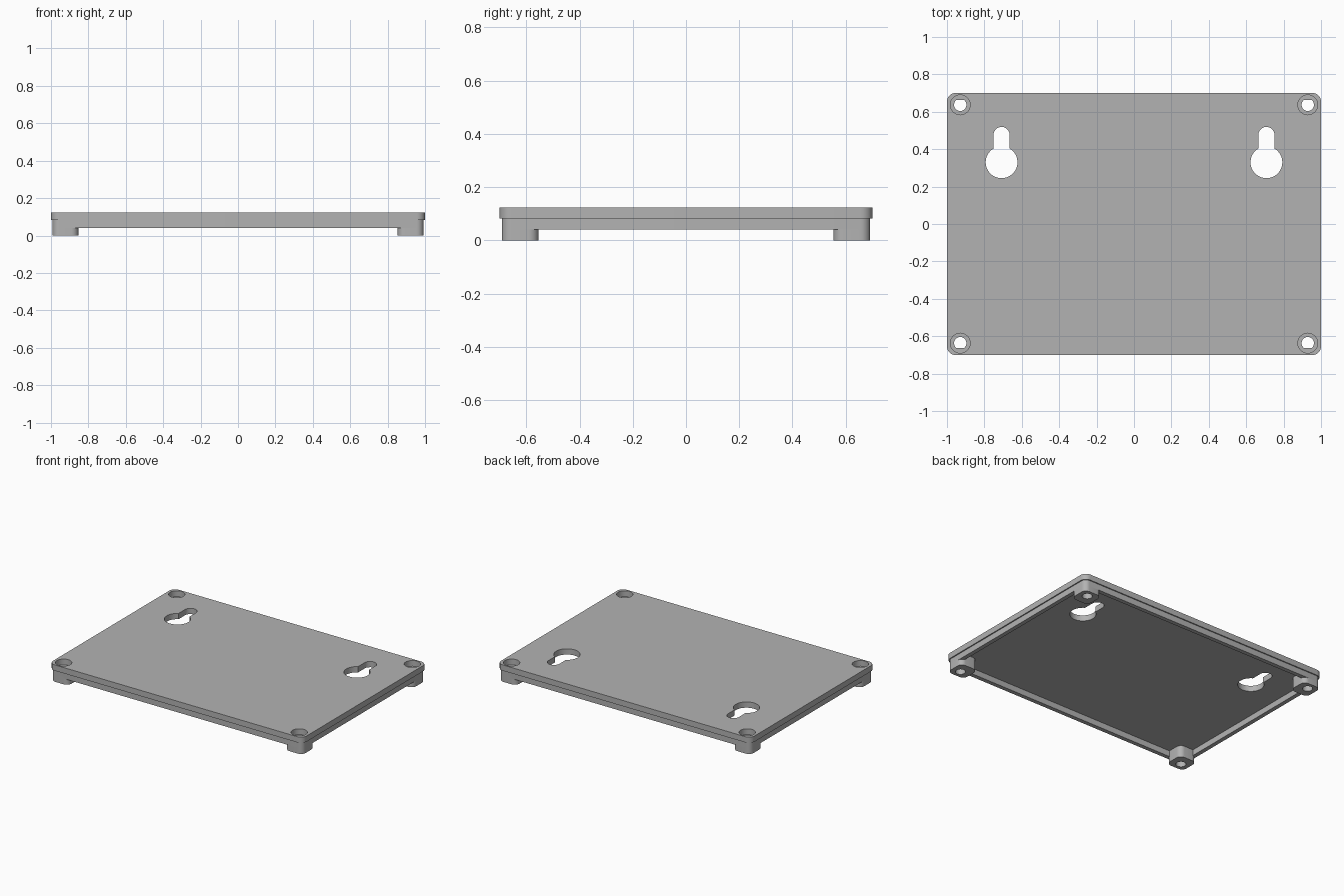
import bpy
from math import sin, cos, pi, asin, radians, sqrt

cube = bpy.data.objects.get("Cube")
if cube:
    bpy.data.objects.remove(cube, do_unlink=True)

grey = bpy.data.materials.new("mid grey")
grey.use_nodes = True
colour = (0.45, 0.45, 0.45, 1)
grey.diffuse_color = colour
grey.node_tree.nodes["Principled BSDF"].inputs["Base Color"].default_value = colour


def arc(cx, cy, r, start, end, n):
    return [(cx + r * cos(start + (end - start) * i / n),
             cy + r * sin(start + (end - start) * i / n)) for i in range(n + 1)]


def circle(cx, cy, r, n=48):
    return arc(cx, cy, r, 0, 2 * pi, n)[:-1]


def rounded_rect(cx, cy, hx, hy, r):
    corners = [(1, 1), (-1, 1), (-1, -1), (1, -1)]
    return [p for k, (sx, sy) in enumerate(corners)
            for p in arc(cx + sx * (hx - r), cy + sy * (hy - r), r,
                         k * pi / 2, (k + 1) * pi / 2, 8)]


def keyhole(cx, cy, r, slot_r, slot_y):
    # Large round opening joined to a narrow round-ended slot
    a = asin(slot_r / r)
    return (arc(cx, cy, r, pi / 2 + a, 2.5 * pi - a, 40)
            + arc(cx, slot_y, slot_r, 0, pi, 20))


def slab(name, outlines, z0, z1):
    # Extrude an outline; later outlines become holes
    curve = bpy.data.curves.new(name, "CURVE")
    curve.dimensions = "2D"
    curve.fill_mode = "BOTH"
    curve.extrude = (z1 - z0) / 2
    for pts in outlines:
        spline = curve.splines.new("POLY")
        spline.points.add(len(pts) - 1)
        for point, (x, y) in zip(spline.points, pts):
            point.co = (x, y, 0, 1)
        spline.use_cyclic_u = True
    temp = bpy.data.objects.new(name + "_curve", curve)
    bpy.context.collection.objects.link(temp)
    bpy.context.view_layer.update()
    graph = bpy.context.evaluated_depsgraph_get()
    mesh = bpy.data.meshes.new_from_object(temp.evaluated_get(graph))
    bpy.data.objects.remove(temp, do_unlink=True)
    bpy.data.curves.remove(curve)

    obj = bpy.data.objects.new(name, mesh)
    bpy.context.collection.objects.link(obj)
    obj.location.z = (z0 + z1) / 2
    mesh.materials.clear()
    mesh.materials.append(grey)
    bpy.ops.object.select_all(action="DESELECT")
    obj.select_set(True)
    bpy.context.view_layer.objects.active = obj
    # Weld the caps to the walls
    bpy.ops.object.mode_set(mode="EDIT")
    bpy.ops.mesh.select_all(action="SELECT")
    bpy.ops.mesh.remove_doubles(threshold=0.0001)
    bpy.ops.mesh.normals_make_consistent(inside=False)
    bpy.ops.object.mode_set(mode="OBJECT")
    bpy.ops.object.shade_smooth_by_angle(angle=radians(30))
    return obj


FOOT_TOP, RIM_BASE, TOP = 0.083, 0.041, 0.124
HX, HY, INSET, WALL = 1.0, 0.7, 0.008, 0.03
CORNERS = {"front_left": (1, -1), "front_right": (-1, -1),
           "back_left": (1, 1), "back_right": (-1, 1)}
SCREW = (0.929, 0.637)

# Top plate with keyhole slots and screw head recesses
plate = [rounded_rect(0, 0, HX, HY, 0.045)]
plate += [keyhole(s * 0.708, 0.33, 0.085, 0.043, 0.476) for s in (-1, 1)]
plate += [circle(sx * SCREW[0], sy * SCREW[1], 0.053) for sx, sy in CORNERS.values()]
slab("top_plate", plate, FOOT_TOP, TOP)

# Thin rim below the plate
ox, oy = HX - INSET, HY - INSET
slab("rim", [rounded_rect(0, 0, ox, oy, 0.037),
             rounded_rect(0, 0, ox - WALL, oy - WALL, 0.008)], RIM_BASE, FOOT_TOP)

# Corner feet with screw holes
half = 0.069
for corner, (sx, sy) in CORNERS.items():
    slab(corner + "_foot",
         [rounded_rect(sx * (ox - half), sy * (oy - half), half, half, 0.037),
          circle(sx * SCREW[0], sy * SCREW[1], 0.033)], 0, FOOT_TOP)
